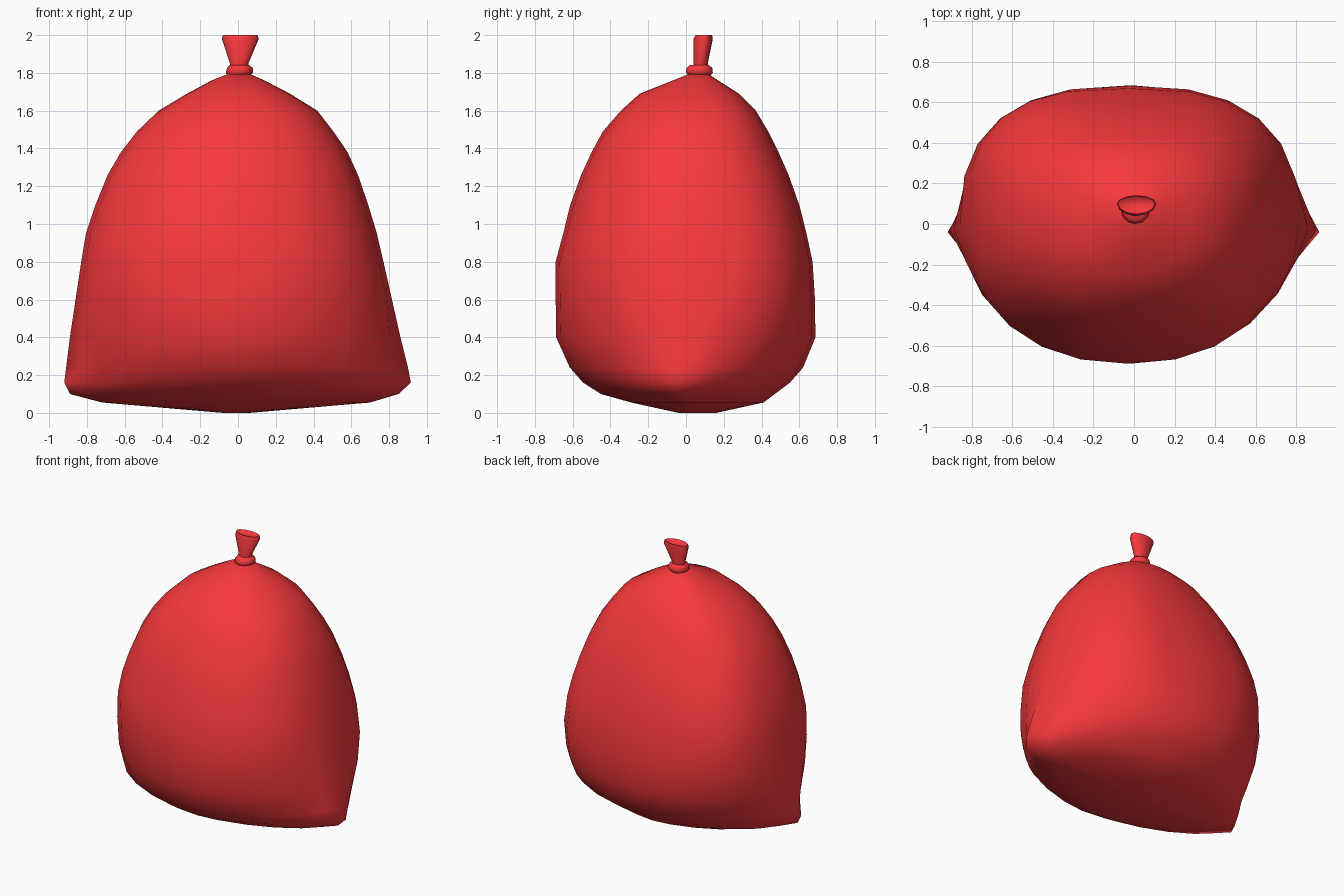
import bpy, bmesh, math

red = bpy.data.materials.new("red_plastic")
red.diffuse_color = (0.93, 0.04, 0.045, 1)


def power(v, e):
    return math.copysign(abs(v) ** e, v) if abs(v) > 1e-6 else 0.0


def sack_section(z):
    """Front roundness, back roundness and corner pinch of the sack at a height."""
    front = 1.55 + 0.65 * min(1, z / 0.8)
    back = front + 0.6 * math.sin(math.pi * z / 1.8)
    return front, back, 0.06 * max(0, 1 - abs(z - 0.2) / 0.4)


def round_section(z):
    return 2, 2, 0


def loft(name, rings, segments, section):
    """Skin rings of (z, left, right, front, back, seam_y)."""
    bm = bmesh.new()
    loops = []
    for z, xl, xr, yf, yb, ys in rings:
        nf, nb, pinch = section(z)
        loop = []
        for i in range(segments):
            t = 2 * math.pi * i / segments
            c, s = math.cos(t), math.sin(t)
            e = 2 / (nb if s > 0 else nf)
            # only the two seam points reach full width where the bag is pinched
            width = (xr - xl) / 2 * (1 if abs(s) < 1e-6 else 1 - pinch)
            x = (xl + xr) / 2 + width * power(c, e)
            y = ys + (yb - ys if s > 0 else ys - yf) * power(s, e)
            loop.append(bm.verts.new((x, y, z)))
        loops.append(loop)
    for a, b in zip(loops, loops[1:]):
        for i in range(segments):
            j = (i + 1) % segments
            bm.faces.new((a[i], a[j], b[j], b[i]))
    bm.faces.new(loops[0][::-1])
    bm.faces.new(loops[-1])
    bmesh.ops.recalc_face_normals(bm, faces=bm.faces)
    mesh = bpy.data.meshes.new(name)
    bm.to_mesh(mesh)
    bm.free()
    obj = bpy.data.objects.new(name, mesh)
    bpy.context.collection.objects.link(obj)
    mesh.materials.append(red)
    bpy.ops.object.select_all(action='DESELECT')
    obj.select_set(True)
    bpy.context.view_layer.objects.active = obj
    bpy.ops.object.shade_smooth_by_angle(angle=math.radians(60))


# Filled sack: pinched corners low at both sides, boxier back, round neck
loft("bag_body", [
    (0.00, -0.08, 0.06, -0.04, 0.16, 0.05),
    (0.055, -0.72, 0.70, -0.29, 0.41, 0.0),
    (0.10, -0.89, 0.85, -0.45, 0.47, -0.04),
    (0.16, -0.92, 0.915, -0.545, 0.55, -0.04),
    (0.24, -0.91, 0.90, -0.615, 0.62, -0.03),
    (0.40, -0.89, 0.86, -0.687, 0.685, -0.02),
    (0.60, -0.86, 0.815, -0.69, 0.683, 0.0),
    (0.80, -0.83, 0.77, -0.69, 0.67, 0.0),
    (0.95, -0.805, 0.735, -0.65, 0.638, 0.0),
    (1.10, -0.755, 0.69, -0.613, 0.60, 0.0),
    (1.26, -0.69, 0.635, -0.555, 0.543, 0.01),
    (1.38, -0.62, 0.58, -0.50, 0.49, 0.01),
    (1.49, -0.535, 0.505, -0.44, 0.435, 0.02),
    (1.60, -0.42, 0.42, -0.345, 0.37, 0.03),
    (1.69, -0.27, 0.275, -0.245, 0.28, 0.04),
    (1.76, -0.14, 0.14, -0.07, 0.17, 0.06),
    (1.80, -0.04, 0.05, 0.03, 0.11, 0.07),
], 24, sack_section)

# Tie wrapped round the neck
loft("neck_tie", [
    (1.785, -0.05, 0.06, 0.015, 0.13, 0.075),
    (1.80, -0.065, 0.08, 0.0, 0.142, 0.075),
    (1.825, -0.058, 0.078, 0.002, 0.14, 0.075),
    (1.842, -0.045, 0.06, 0.02, 0.12, 0.075),
], 12, round_section)

# Flared loose end above the tie, with a slightly dipped top
loft("gathered_end", [
    (1.80, -0.045, 0.055, 0.035, 0.12, 0.08),
    (1.85, -0.043, 0.055, 0.04, 0.115, 0.08),
    (1.98, -0.085, 0.11, 0.04, 0.142, 0.10),
    (2.00, -0.08, 0.103, 0.05, 0.138, 0.10),
    (1.985, -0.05, 0.07, 0.07, 0.12, 0.10),
], 12, round_section)
